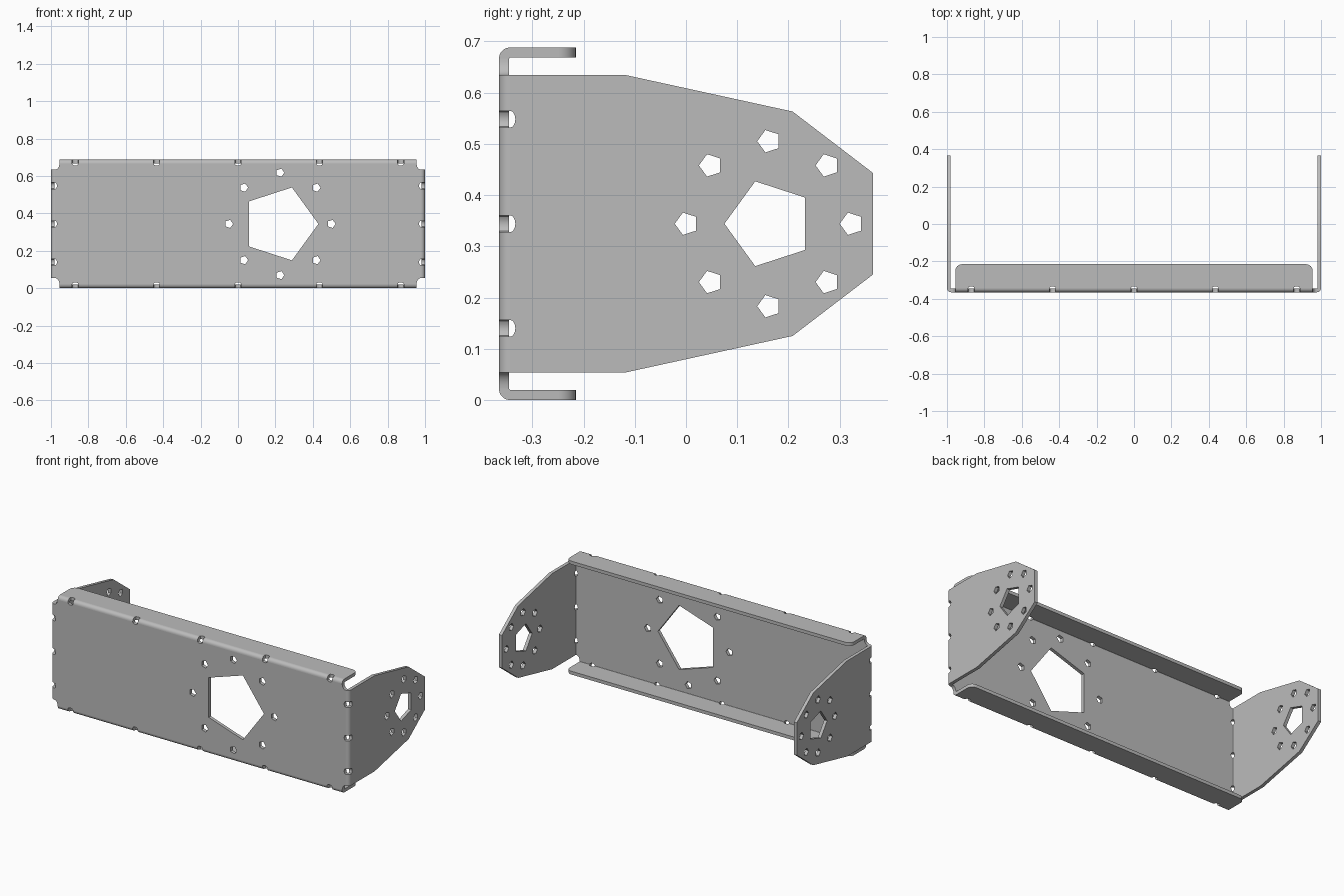
import bpy
import bmesh
from math import sin, cos, pi
from mathutils import Vector

cube = bpy.data.objects.get("Cube")
if cube:
    bpy.data.objects.remove(cube, do_unlink=True)

# Overall sizes of the folded sheet
HALF_X, HALF_Y, HEIGHT = 1.0, 0.365, 0.688
MID = HEIGHT / 2
THICK, BEND = 0.02, 0.022
FLANGE_X = 0.955          # half length of the upper and lower flanges
FLANGE_END = -0.215
SIDE_Z = 0.29             # half height of the side plates
FOLD_X, FOLD_Y, FOLD_Z = HALF_X - BEND, BEND - HALF_Y, MID - BEND
LONG_NOTCHES = [-0.87, -0.435, 0, 0.435, 0.87]
SHORT_NOTCHES = [-0.204, 0, 0.204]
NOTCH = 0.0165            # half width of a fold relief hole

steel = bpy.data.materials.new("steel grey")
steel.use_nodes = True
colour = (0.5, 0.5, 0.5, 1)
steel.diffuse_color = colour
steel.node_tree.nodes["Principled BSDF"].inputs["Base Color"].default_value = colour


def arc(cx, cy, rx, ry, start, end, steps=8):
    angles = [start + (end - start) * i / steps for i in range(steps + 1)]
    return [(cx + rx * cos(a), cy + ry * sin(a)) for a in angles]


def pentagon(cx, cy, r, turn):
    return arc(cx, cy, r, r, turn, turn + 2 * pi, 5)[:-1]


def hole_pattern(cx, cy, big, ring, turn):
    """A large pentagon circled by eight small ones."""
    return [pentagon(cx, cy, big, turn)] + [
        pentagon(x, y, 0.023, turn) for x, y in arc(cx, cy, ring, ring, 0, 2 * pi, 8)[:-1]]


def notched_edge(a, b, centres):
    """Straight edge with round bites on its left; centres are offsets from the middle."""
    a, b = Vector(a), Vector(b)
    along = (b - a).normalized()
    inward = Vector((-along.y, along.x))
    points = [a]
    for c in centres:
        for u, v in arc(c, 0, NOTCH, 0.01, pi, 0, 6):
            points.append((a + b) / 2 + along * u + inward * v)
    return [tuple(p) for p in points + [b]]


def add_prism(bm, loops, low, high, place):
    """Fill the outline and its holes, then give the sheet its thickness."""
    edges = []
    for loop in loops:
        verts = [bm.verts.new(place(u, v, low)) for u, v in loop]
        edges += [bm.edges.new((verts[i - 1], verts[i])) for i in range(len(verts))]
    filled = bmesh.ops.triangle_fill(bm, edges=edges, use_beauty=True)
    faces = [g for g in filled["geom"] if isinstance(g, bmesh.types.BMFace)]
    extruded = bmesh.ops.extrude_face_region(bm, geom=faces, use_keep_orig=True)
    top = [g for g in extruded["geom"] if isinstance(g, bmesh.types.BMVert)]
    shift = Vector(place(0, 0, high)) - Vector(place(0, 0, low))
    bmesh.ops.translate(bm, verts=top, vec=shift)


def make_part(name, prisms, place):
    bm = bmesh.new()
    for loops, low, high in prisms:
        add_prism(bm, loops, low, high, place)
    bmesh.ops.recalc_face_normals(bm, faces=bm.faces)
    mesh = bpy.data.meshes.new(name)
    bm.to_mesh(mesh)
    bm.free()
    mesh.materials.append(steel)
    part = bpy.data.objects.new(name, mesh)
    bpy.context.collection.objects.link(part)
    bpy.ops.object.select_all(action="DESELECT")
    part.select_set(True)
    bpy.context.view_layer.objects.active = part
    bpy.ops.object.shade_smooth_by_angle(angle=pi / 6)


def fold_pieces(profile, half, notches):
    """Lengths of folded sheet between the relief holes."""
    starts = [-half] + [n + NOTCH for n in notches]
    ends = [n - NOTCH for n in notches] + [half]
    return [([profile], s, e) for s, e in zip(starts, ends)]


# Front plate with concave corner reliefs and notched folds
rx, rz = FOLD_X - FLANGE_X, FOLD_Z - SIDE_Z
outline = (
    notched_edge((-FLANGE_X, -FOLD_Z), (FLANGE_X, -FOLD_Z), LONG_NOTCHES)
    + arc(FOLD_X, -FOLD_Z, rx, rz, pi, pi / 2)[1:-1]
    + notched_edge((FOLD_X, -SIDE_Z), (FOLD_X, SIDE_Z), SHORT_NOTCHES)
    + arc(FOLD_X, FOLD_Z, rx, rz, -pi / 2, -pi)[1:-1]
    + notched_edge((FLANGE_X, FOLD_Z), (-FLANGE_X, FOLD_Z), LONG_NOTCHES)
    + arc(-FOLD_X, FOLD_Z, rx, rz, 0, -pi / 2)[1:-1]
    + notched_edge((-FOLD_X, SIDE_Z), (-FOLD_X, -SIDE_Z), SHORT_NOTCHES)
    + arc(-FOLD_X, -FOLD_Z, rx, rz, pi / 2, 0)[1:-1])
make_part("front_plate",
          [([outline] + hole_pattern(0.225, 0, 0.205, 0.274, 0), -HALF_Y, THICK - HALF_Y)],
          lambda u, v, w: (u, w, MID + v))

# Quarter-round section shared by every fold
section = (arc(0, 0, BEND, BEND, 0, pi / 2)
           + arc(0, 0, BEND - THICK, BEND - THICK, pi / 2, 0))

# Upper and lower flanges with rounded free corners
R = 0.035
flange = (notched_edge((-FLANGE_X, FOLD_Y), (FLANGE_X, FOLD_Y), LONG_NOTCHES)
          + arc(FLANGE_X - R, FLANGE_END - R, R, R, 0, pi / 2)
          + arc(R - FLANGE_X, FLANGE_END - R, R, R, pi / 2, pi))
for name, s in (("upper", 1), ("lower", -1)):
    make_part(name + "_flange", [([flange], MID - THICK, MID)],
              lambda u, v, w: (u, v, MID + s * w))
    make_part(name + "_fold", fold_pieces(section, FLANGE_X, LONG_NOTCHES),
              lambda u, v, w: (w, FOLD_Y - u, MID + s * (FOLD_Z + v)))

# Tapered side plates with mounting holes
taper = [(-0.117, -SIDE_Z), (0.208, -0.219), (HALF_Y, -0.099),
         (HALF_Y, 0.099), (0.208, 0.219), (-0.117, SIDE_Z)]
side = notched_edge((FOLD_Y, SIDE_Z), (FOLD_Y, -SIDE_Z), SHORT_NOTCHES) + taper
side_loops = [side] + hole_pattern(0.162, 0, 0.087, 0.161, pi)
for name, s in (("left", 1), ("right", -1)):
    make_part(name + "_side_plate", [(side_loops, HALF_X - THICK, HALF_X)],
              lambda u, v, w: (s * w, u, MID + v))
    make_part(name + "_fold", fold_pieces(section, SIDE_Z, SHORT_NOTCHES),
              lambda u, v, w: (s * (FOLD_X + v), FOLD_Y - u, MID + w))
